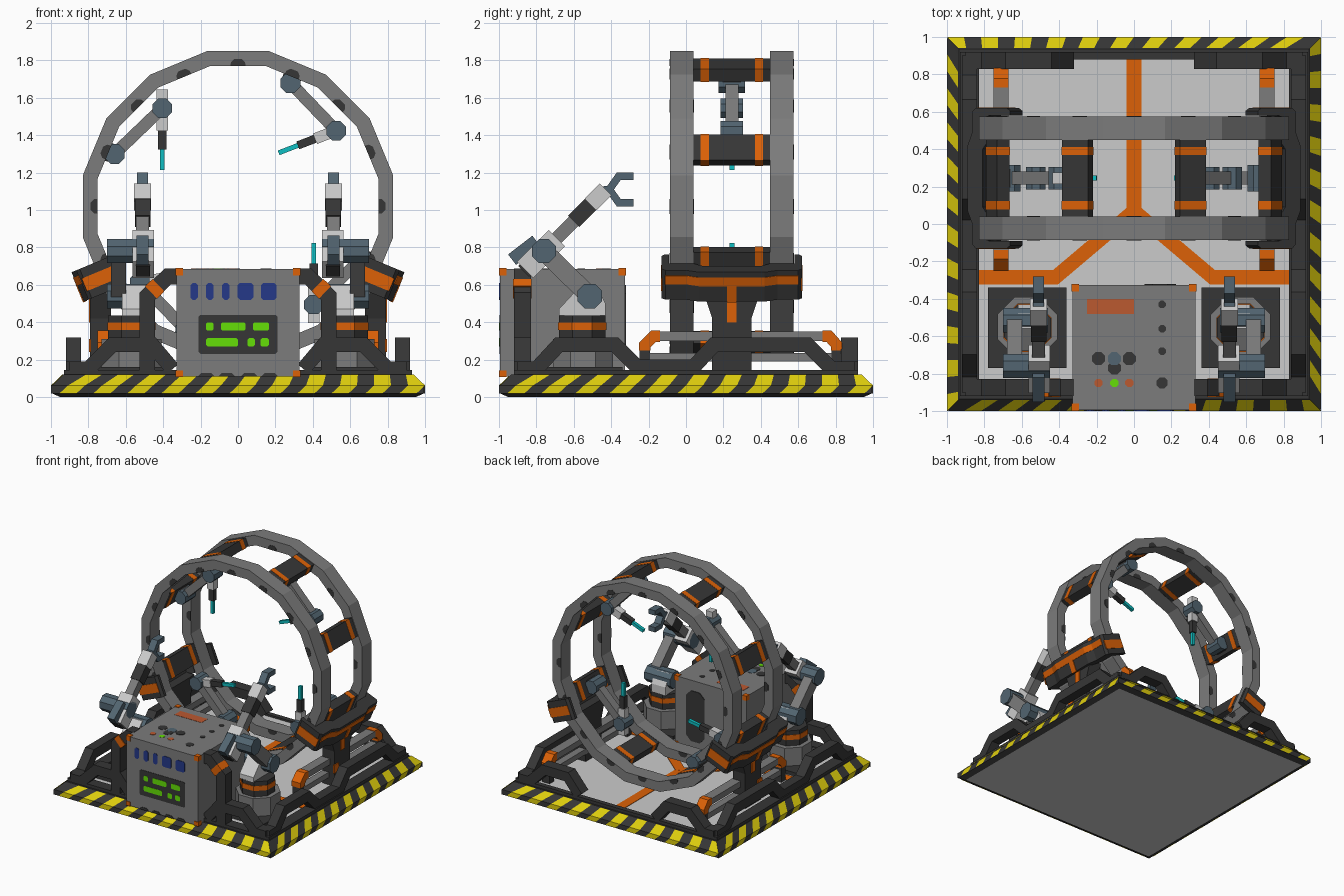
import bpy, bmesh, math
from mathutils import Matrix, Vector

if "Cube" in bpy.data.objects:
    bpy.data.objects.remove(bpy.data.objects["Cube"])


def colour(name, r, g, b):
    m = bpy.data.materials.new(name)
    m.use_nodes = True
    m.diffuse_color = (r, g, b, 1)
    node = next(n for n in m.node_tree.nodes if n.type == 'BSDF_PRINCIPLED')
    node.inputs["Base Color"].default_value = (r, g, b, 1)
    return m


GREY = colour("steel grey", .2, .2, .2)
DARK = colour("charcoal", .037, .037, .037)
LIGHT = colour("light grey", .6, .6, .6)
ORANGE = colour("orange", .72, .12, .002)
YELLOW = colour("yellow", .74, .62, .004)
SLATE = colour("slate blue", .085, .13, .165)
CYAN = colour("cyan", .005, .52, .54)
GREEN = colour("green", .13, .74, .002)
BLUE = colour("blue", .018, .04, .25)
RUST = colour("rust", .5, .1, .03)
ID = Matrix.Identity(4)


def finish(name, bm, mats, M=ID):
    bmesh.ops.recalc_face_normals(bm, faces=bm.faces)
    bm.transform(M)
    me = bpy.data.meshes.new(name)
    bm.to_mesh(me)
    bm.free()
    for m in mats:
        me.materials.append(m)
    ob = bpy.data.objects.new(name, me)
    bpy.context.collection.objects.link(ob)


def prism(name, pts, axis, lo, hi, mat, M=ID):
    """Extrude a 2D outline along an axis."""
    place = {'x': lambda a, b, h: (h, a, b), 'y': lambda a, b, h: (a, h, b),
             'z': lambda a, b, h: (a, b, h)}[axis]
    bm = bmesh.new()
    low = [bm.verts.new(place(a, b, lo)) for a, b in pts]
    top = [bm.verts.new(place(a, b, hi)) for a, b in pts]
    bm.faces.new(low)
    bm.faces.new(top)
    for i in range(len(pts)):
        j = (i + 1) % len(pts)
        bm.faces.new((low[i], low[j], top[j], top[i]))
    finish(name, bm, [mat], M)


def box(name, x, y, z, mat, M=ID):
    pts = [(x[0], y[0]), (x[1], y[0]), (x[1], y[1]), (x[0], y[1])]
    prism(name, pts, 'z', z[0], z[1], mat, M)


def ngon(cx, cy, r, n=8):
    c = r / math.cos(math.pi / n)
    return [(cx + c * math.cos((i + .5) * math.tau / n),
             cy + c * math.sin((i + .5) * math.tau / n)) for i in range(n)]


def chamfered(x0, x1, z0, z1, c):
    return [(x0 + c, z0), (x1 - c, z0), (x1, z0 + c), (x1, z1 - c),
            (x1 - c, z1), (x0 + c, z1), (x0, z1 - c), (x0, z0 + c)]


def band(path, w):
    """Outline of a mitred strip of half width w along a path."""
    p = [Vector(q) for q in path]
    d = [(b - a).normalized() for a, b in zip(p, p[1:])]
    left, right = [], []
    for i, q in enumerate(p):
        d1, d2 = d[max(i - 1, 0)], d[min(i, len(d) - 1)]
        n1 = Vector((-d1.y, d1.x))
        n = (n1 + Vector((-d2.y, d2.x))).normalized()
        off = n * (w / n.dot(n1))
        left.append(tuple(q + off))
        right.append(tuple(q - off))
    return left + right[::-1]


# Base: bevelled slab with a light underside
bm = bmesh.new()
loops = [[bm.verts.new((sx * r, sy * r, z)) for sx, sy in ((-1, -1), (1, -1), (1, 1), (-1, 1))]
         for r, z in ((.95, 0), (.995, .02), (.995, .06), (.935, .12))]
bm.faces.new(loops[0]).material_index = 1
bm.faces.new(loops[-1])
for a, b in zip(loops, loops[1:]):
    for i in range(4):
        j = (i + 1) % 4
        bm.faces.new((a[i], a[j], b[j], b[i]))
finish("base_slab", bm, [DARK, LIGHT])

# Hazard stripes around the rim
N = 22
rows = [(1, .02, -.5), (1, .062, 0), (.94, .121, .5)]
for k in range(4):
    bm = bmesh.new()
    for (r0, z0, s0), (r1, z1, s1) in zip(rows, rows[1:]):
        for i in range(-1, N + 1):
            u = [max(-1, min(1, -1 + 2 * (i + d) / N)) for d in (s0, s0 + 1, s1 + 1, s1)]
            if u[0] == u[1] or u[2] == u[3]:
                continue
            f = bm.faces.new([bm.verts.new((a * r, -r, z)) for a, r, z in
                              zip(u, (r0, r0, r1, r1), (z0, z0, z1, z1))])
            f.material_index = i % 2
    finish("hazard_rim", bm, [DARK, YELLOW], Matrix.Rotation(k * math.pi / 2, 4, 'Z'))

# Floor, painted lines and curb
box("floor", (-.84, .84), (-.84, .89), (.1, .13), LIGHT)
box("floor_line", (-.04, .04), (.05, .88), (.13, .134), ORANGE)
for s in (-1, 1):
    prism("floor_branch", band([(0, .07), (s * .42, -.285), (s * .83, -.285)], .038),
          'z', .13, .135, ORANGE)
    box("side_curb", sorted((s * .83, s * .93)), (-.92, .92), (.1, .145), DARK)
box("front_curb", (-.92, .92), (-.92, -.83), (.1, .145), DARK)
box("back_curb", (-.92, .92), (.88, .92), (.1, .145), DARK)

# Dark tubular frame on the four edges
side_path = [(-.9, .15), (-.8, .15), (-.68, .28), (-.38, .28), (-.26, .16), (.04, .16),
             (.15, .28), (.65, .28), (.78, .15), (.9, .15)]
corner_path = [(.9, .15), (.8, .15), (.67, .28), (.46, .28), (.35, .15)]
post_path = [(.485, .13), (.485, .54), (.375, .645), (.32, .645)]
for s in (-1, 1):
    prism("side_frame", band(side_path, .04), 'x', s * .84, s * .92, DARK)
    flip = lambda path: [(s * a, b) for a, b in path]
    prism("front_frame", band(flip(corner_path), .04), 'y', -.92, -.83, DARK)
    prism("back_frame", band(flip(corner_path), .04), 'y', .83, .92, DARK)
    prism("console_post", band(flip(post_path), .042), 'y', -.92, -.83, DARK)
    prism("post_band", band(flip([(.465, .56), (.425, .598)]), .046), 'y', -.925, -.825, ORANGE)

# Console box with coloured corners
box("console", (-.33, .33), (-.995, -.325), (.11, .685), GREY)
for x in (-1, 1):
    for y in (-1, -.32):
        for z in (.108, .69):
            inward = (y + .04 if y < -.5 else y - .04)
            up = z + .035 if z < .3 else z - .04
            box("console_corner", sorted((x * .335, x * .295)), sorted((y, inward)),
                sorted((z, up)), ORANGE)
prism("screen", chamfered(-.21, .21, .23, .44, .01), 'y', -.998, -.99, DARK)
for z, bars in ((.355, ((-.17, -.13), (-.09, .04), (.08, .165))),
                (.27, ((-.17, 0), (.05, .09), (.12, .165)))):
    for a, b in bars:
        prism("screen_bar", chamfered(a, b, z, z + .045, .008), 'y', -1, -.99, GREEN)
for x, w in ((-.235, .02), (-.15, .02), (-.065, .02), (.04, .042), (.165, .042)):
    prism("blue_button", chamfered(x - w, x + w, .52, .61, .012), 'y', -.999, -.99, BLUE)
for x in (-.17, -.06, .06, .17):
    prism("lower_vent", [(x - .045, .11), (x + .045, .11), (x + .025, .13), (x - .025, .13)],
          'y', -.999, -.99, DARK)
prism("rear_door", chamfered(.055, .225, .18, .6, .045), 'y', -.33, -.32, DARK)
box("top_label", (-.25, 0), (-.48, -.4), (.68, .687), RUST)
for x, y, r, m in ((-.19, -.72, .035, DARK), (-.105, -.72, .035, SLATE), (-.025, -.72, .035, DARK),
                   (-.105, -.77, .035, DARK), (-.19, -.85, .022, RUST), (-.105, -.85, .022, GREEN),
                   (-.025, -.85, .022, RUST), (.15, -.43, .02, DARK), (.15, -.56, .02, DARK),
                   (.15, -.68, .02, DARK), (.15, -.85, .03, DARK)):
    prism("top_button", ngon(x, y, r), 'z', .68, .688, m)

# Twin upright rings of sixteen sides
C, MID = 1.02, .245
STEP = math.pi / 8


def polar(deg):
    """Frame at the ring centre: local x points outward at the angle."""
    return Matrix.Translation((0, 0, C)) @ Matrix.Rotation(-math.radians(deg), 4, 'Y')


half_disc = [(.75, -.04), (.77, -.038), (.788, -.02), (.788, .02), (.77, .038), (.75, .04)]
for y0, y1 in ((-.086, .04), (.45, .576)):
    bm = bmesh.new()
    section = [(r / math.cos(STEP / 2), y) for r, y in ((.75, y0), (.83, y0), (.83, y1), (.75, y1))]
    ring = [[bm.verts.new((r * math.cos((k + .5) * STEP), y, r * math.sin((k + .5) * STEP)))
             for r, y in section] for k in range(16)]
    for k in range(16):
        a, b = ring[k], ring[(k + 1) % 16]
        for i in range(4):
            j = (i + 1) % 4
            bm.faces.new((a[i], a[j], b[j], b[i]))
    finish("ring", bm, [GREY], Matrix.Translation((0, 0, C)))
    for k in range(16):
        for y in (y0, y1):
            prism("ring_stud", half_disc, 'y', y - .002, y + .002, DARK, polar(k * 22.5))

# Cross beams between the rings
for a in (22.5, 67.5, 112.5, 157.5, 202.5, 247.5, 292.5, 337.5):
    box("cross_beam", (.752, .825), (.04, .45), (-.075, .075), DARK, polar(a))
    for y in (.1, .39):
        box("beam_band", (.75, .827), (y - .022, y + .022), (-.077, .077), ORANGE, polar(a))

# Small tool arms inside the ring, repeated by quarter turns
shoulder, elbow = Vector((-.66, .28)), Vector((-.405, .525))
for turn, aim, back in ((0, (0, -1), .1), (180, (0, -1), .1),
                        (-90, (.36, -.93), .02), (90, (.16, -.99), .02)):
    M = polar(turn)
    d = Vector(aim).normalized()
    prism("tool_mount", band([(-.74, .306), shoulder], .05), 'y', MID - .05, MID + .05, DARK, M)
    prism("tool_shoulder", ngon(*shoulder, .053), 'y', MID - .07, MID + .07, SLATE, M)
    prism("tool_link", band([shoulder, elbow], .032), 'y', MID - .035, MID + .035, GREY, M)
    prism("tool_elbow", ngon(*elbow, .052), 'y', MID - .06, MID + .06, SLATE, M)
    for name, t0, t1, w, m in (("tool_wrist", -back, .12, .03, LIGHT), ("tool_grip", .12, .22, .022, DARK),
                               ("tool_tip", .22, .33, .013, CYAN)):
        prism(name, band([elbow + d * t0, elbow + d * t1], w), 'y', MID - w, MID + w, m, M)

# Ring clamps, pillars and floor rails
cradle = [(.71, -.09), (.71, -.115), (.73, -.13), (.91, -.13), (.93, -.11), (.93, 0), (.957, .07),
          (.957, .42), (.93, .49), (.93, .6), (.91, .62), (.73, .62), (.71, .605), (.71, .58),
          (.835, .58), (.835, .45), (.87, .4), (.87, .09), (.835, .04), (.835, -.09)]
stripe = [(.92, -.112), (.934, -.112), (.934, 0), (.961, .07), (.961, .42), (.934, .49),
          (.934, .602), (.92, .602)]
stem = [(.09, .57), (.4, .57), (.35, .42), (.35, .13), (.14, .13), (.14, .42)]
for s, a in ((1, -22.5), (-1, 202.5)):
    M = polar(a)
    prism("ring_clamp", cradle, 'z', s * -.155, s * .015, DARK, M)
    prism("clamp_stripe", stripe, 'z', s * -.065, s * -.015, ORANGE, M)
    box("clamp_stem", (.94, .962), (.22, .27), sorted((s * -.158, s * -.06)), ORANGE, M)
    for y in (-.134, .616):
        box("clamp_end_plate", (.73, .92), (y, y + .008), sorted((s * -.11, s * -.037)), ORANGE, M)
    prism("clamp_pillar", stem, 'x', s * .68, s * .79, DARK)
    box("pillar_stripe", sorted((s * .786, s * .797)), (.22, .27), (.4, .56), ORANGE)
    box("pillar_latch", sorted((s * .786, s * .797)), (.13, .19), (.24, .31), ORANGE)
    for p in ([(-.22, .25), (-.22, .28), (-.175, .325), (-.14, .325)],
              [(.73, .325), (.765, .325), (.805, .28), (.805, .25)]):
        prism("rail_end", band(p, .03), 'x', s * .67, s * .75, ORANGE)
    for y in (-.22, .805):
        box("rail_leg", sorted((s * .675, s * .745)), (y - .028, y + .028), (.13, .25), DARK)
    box("rail", sorted((s * .67, s * .75)), (-.14, .74), (.3, .35), GREY)
    box("lower_rail", sorted((s * .68, s * .74)), (-.2, .79), (.19, .235), GREY)

# Two large robot arms beside the console, mirrored
for s in (-1, 1):
    def part(name, pts, x0, x1, mat):
        prism(name, pts, 'x', s * x0, s * x1, mat)

    box("arm_plate", sorted((s * .36, s * .78)), (-.77, -.34), (.12, .16), DARK)
    prism("arm_pedestal", ngon(s * .57, -.55, .16), 'z', .16, .31, GREY)
    prism("arm_turntable", ngon(s * .57, -.555, .125), 'z', .31, .435, DARK)
    prism("turntable_band", ngon(s * .57, -.555, .129), 'z', .36, .4, ORANGE)
    part("arm_bracket", [(-.68, .43), (-.43, .43), (-.43, .5), (-.48, .6), (-.56, .6), (-.68, .47)],
         .49, .62, LIGHT)
    part("arm_shoulder", ngon(-.515, .54, .066), .46, .7, SLATE)
    part("lower_arm", band([(-.515, .54), (-.76, .78)], .05), .6, .68, GREY)
    part("arm_elbow", ngon(-.76, .78, .064), .45, .7, SLATE)
    part("elbow_motor", band([(-.93, .735), (-.8, .835)], .035), .478, .542, SLATE)
    part("forearm_housing", band([(-.86, .68), (-.69, .85)], .062), .45, .565, LIGHT)
    part("housing_cap", band([(-.868, .672), (-.85, .69)], .04), .47, .545, DARK)
    part("forearm_tube", band([(-.69, .85), (-.6, .94)], .035), .475, .545, GREY)
    part("forearm_sleeve", band([(-.6, .94), (-.51, 1.03)], .042), .468, .552, DARK)
    part("wrist", band([(-.51, 1.03), (-.43, 1.11)], .045), .465, .555, LIGHT)
    for z in (1.18, 1.04):
        part("gripper_finger", band([(-.44, 1.11), (-.41, 1.11), (-.36, z), (-.28, z)], .02),
             .48, .54, SLATE)
